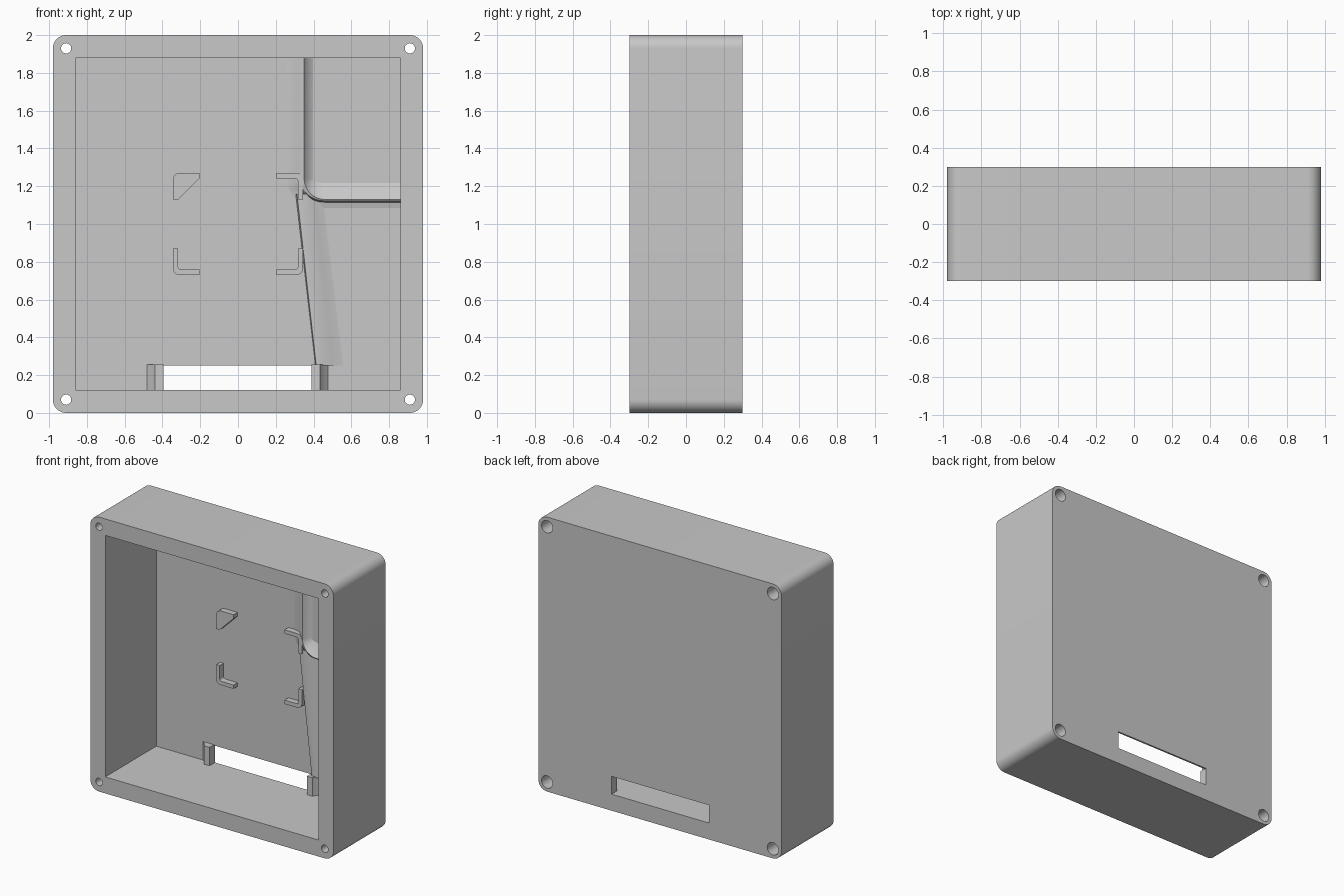
import bpy, bmesh, math

if "Cube" in bpy.data.objects:
    bpy.data.objects.remove(bpy.data.objects["Cube"], do_unlink=True)

grey = bpy.data.materials.new("matte_grey")
grey.use_nodes = True
grey.diffuse_color = (0.58, 0.58, 0.58, 1)
grey.node_tree.nodes["Principled BSDF"].inputs["Base Color"].default_value = (0.58, 0.58, 0.58, 1)

BACK, FLOOR = 0.3, 0.287   # outer rear face and inner face of the rear wall


def finish(name, bm, smooth=True):
    mesh = bpy.data.meshes.new(name)
    bm.to_mesh(mesh)
    bm.free()
    mesh.materials.append(grey)
    ob = bpy.data.objects.new(name, mesh)
    bpy.context.collection.objects.link(ob)
    if smooth:
        shade(ob)
    return ob


def shade(ob):
    bpy.ops.object.select_all(action='DESELECT')
    ob.select_set(True)
    bpy.context.view_layer.objects.active = ob
    bpy.ops.object.shade_smooth_by_angle(angle=math.radians(35))


def prism(name, outline, y0, y1, axis="y"):
    """Extrude an outline; along y it is (x, z), along z it is (x, y)."""
    def place(p, d):
        return (p[0], d, p[1]) if axis == "y" else (p[0], p[1], d)
    bm = bmesh.new()
    a = [bm.verts.new(place(p, y0)) for p in outline]
    b = [bm.verts.new(place(p, y1)) for p in outline]
    bm.faces.new(a)
    bm.faces.new(b[::-1])
    for i in range(len(a)):
        j = (i + 1) % len(a)
        bm.faces.new((a[i], b[i], b[j], a[j]))
    bmesh.ops.recalc_face_normals(bm, faces=bm.faces)
    return finish(name, bm)


def arc(cx, cz, r, start, end, n):
    return [(cx + r * math.cos(math.radians(start + (end - start) * i / n)),
             cz + r * math.sin(math.radians(start + (end - start) * i / n))) for i in range(n + 1)]


def rect(x0, x1, z0, z1):
    return [(x0, z0), (x1, z0), (x1, z1), (x0, z1)]


def circle(cx, cz, r, n=32):
    return arc(cx, cz, r, 0, 360, n)[:-1]


# Rounded case body
W, R = 0.98, 0.07
outline = []
for k, (cx, cz) in enumerate([(W - R, 2 - R), (R - W, 2 - R), (R - W, R), (W - R, R)]):
    outline += arc(cx, cz, R, 90 * k, 90 * k + 90, 10)
case = prism("case_body", outline, -0.3, BACK)

# Cavity, rear slot, screw holes and counterbores
cutters = [prism("cavity_cutter", rect(-0.86, 0.86, 0.12, 1.88), -0.4, FLOOR),
           prism("slot_cutter", rect(-0.395, 0.39, 0.12, 0.25), 0.2, 0.4)]
for x in (-0.91, 0.91):
    for z in (0.07, 1.93):
        cutters.append(prism("screw_hole_cutter", circle(x, z, 0.027), -0.4, 0.4))
        cutters.append(prism("counterbore_cutter", circle(x, z, 0.045), 0.2, 0.4))
for c in cutters:
    mod = case.modifiers.new("cut", 'BOOLEAN')
    mod.operation, mod.solver, mod.object = 'DIFFERENCE', 'EXACT', c
    bpy.ops.object.select_all(action='DESELECT')
    bpy.context.view_layer.objects.active = case
    bpy.ops.object.modifier_apply(modifier=mod.name)
for c in cutters:
    bpy.data.objects.remove(c, do_unlink=True)
shade(case)

# Corner brackets that hold a board
A, L, T, F = 0.345, 0.14, 0.028, 0.035   # outer corner, arm, thickness, fillet


def bracket(name, sx, sz, filled=False):
    pts = [(A - L, A - 0.075)] + [(px, pz - 0.075) for px, pz in arc(A - F, A - F, F, 90, 0, 6)]
    pts += [(A, A - L - 0.075)]
    if filled:
        pts += [(A - T, A - L - 0.075), (A - L, A - T - 0.075)]
    else:
        pts += [(A - T, A - L - 0.075)]
        pts += [(px, pz - 0.075) for px, pz in arc(A - T - 0.015, A - T - 0.015, 0.015, 0, 90, 4)]
        pts += [(A - L, A - T - 0.075)]
    prism(name, [(sx * x, 1 + sz * z) for x, z in pts], FLOOR - 0.045, FLOOR + 0.003)


bracket("upper_right_bracket", -1, 1, True)
bracket("upper_left_bracket", 1, 1)
bracket("lower_right_bracket", -1, -1)
bracket("lower_left_bracket", 1, -1)

# Tapered clips beside the rear slot
for name, s, edge in (("right_slot_clip", -1, 0.395), ("left_slot_clip", 1, 0.39)):
    prof = [(edge, FLOOR + 0.003), (edge, FLOOR - 0.05), (edge + 0.045, FLOOR - 0.05),
            (edge + 0.06, FLOOR - 0.025), (edge + 0.09, FLOOR + 0.003)]
    prism(name, [(s * x, y) for x, y in prof], 0.118, 0.255, axis="z")


# Low moulded ridges on the inner rear wall
def loft(name, sections, cap=False):
    bm = bmesh.new()
    rows = [[bm.verts.new((x, FLOOR + 0.001 - h, z)) for x, z, h in s] for s in sections]
    for a, b in zip(rows, rows[1:]):
        for i in range(len(a) - 1):
            f = bm.faces.new((a[i], b[i], b[i + 1], a[i + 1]))
            f.normal_update()
            if f.normal.y > 0:
                f.normal_flip()
    if cap:
        f = bm.faces.new(rows[-1])
        f.normal_update()
        if f.normal.z > 0:
            f.normal_flip()
    finish(name, bm)


upright = [(0.25, 0), (0.30, 0.012), (0.33, 0.04), (0.35, 0.045), (0.37, 0.015), (0.40, 0)]
level = [(1.08, 0), (1.115, 0.008), (1.122, 0.04), (1.13, 0.045), (1.165, 0.025), (1.22, 0)]
CX, CZ = 0.46, 1.24
sections = [[(x, 1.88, h) for x, h in upright]]
for i in range(11):
    t = i / 10
    a = t * math.pi / 2
    sections.append([(CX - (CX - x) * math.cos(a), CZ - (CZ - z) * math.sin(a), h + (g - h) * t)
                     for (x, h), (z, g) in zip(upright, level)])
sections.append([(0.86, z, h) for z, h in level])
loft("curved_ridge", sections)

top = [(0.305, 0), (0.312, 0.03), (0.36, 0.04), (0.40, 0.015), (0.45, 0)]
base = [(0.41, 0), (0.414, 0.03), (0.45, 0.028), (0.50, 0.01), (0.56, 0)]
loft("slanted_ridge", [[(x, 1.16, h) for x, h in top], [(x, 0.25, h) for x, h in base]], cap=True)

# Fine concentric rings on the rear face
for k, r in enumerate((0.04, 0.095, 0.15, 0.232)):
    bm = bmesh.new()
    inner = [bm.verts.new((x, BACK + 0.001, z)) for x, z in circle(0, 1, r - 0.002, 48)]
    outer = [bm.verts.new((x, BACK + 0.001, z)) for x, z in circle(0, 1, r + 0.002, 48)]
    for i in range(48):
        j = (i + 1) % 48
        bm.faces.new((inner[i], inner[j], outer[j], outer[i]))
    for f in bm.faces:
        f.normal_update()
        if f.normal.y < 0:
            f.normal_flip()
    finish("rear_ring_%d" % (k + 1), bm, smooth=False)
